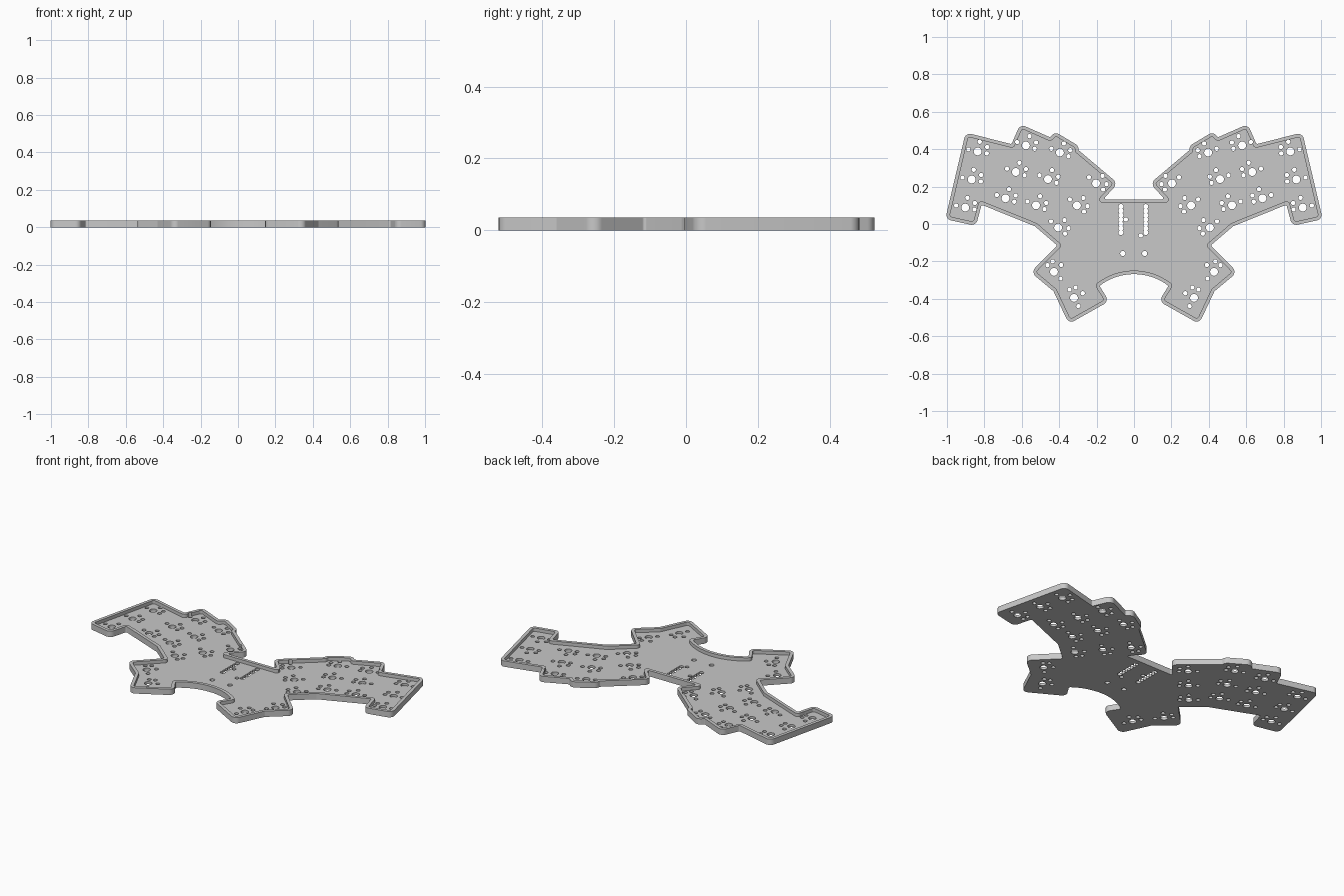
import bpy, bmesh
from math import sin, cos, tan, pi, radians, sqrt
from mathutils import Vector

cube = bpy.data.objects.get("Cube")
if cube:
    bpy.data.objects.remove(cube)

HEIGHT, FLOOR, WALL = 0.035, 0.015, 0.019

grey = bpy.data.materials.new("plain_grey")
grey.use_nodes = True
colour = (0.58, 0.58, 0.58, 1)
grey.diffuse_color = colour
grey.node_tree.nodes["Principled BSDF"].inputs["Base Color"].default_value = colour


def corner_data(points, i):
    a, b, c = points[i - 1], points[i], points[(i + 1) % len(points)]
    return b, (b - a).normalized(), (c - b).normalized()


def inset(points, d):
    """Mitred inward offset of a counter-clockwise polygon."""
    out = []
    for i in range(len(points)):
        b, u, v = corner_data(points, i)
        n, m = Vector((-u.y, u.x)), Vector((-v.y, v.x))
        out.append(b + (n + m) * d / (1 + n.dot(m)))
    return out


def fillet(points, convex_r, concave_r, steps=6):
    """Round every corner of a counter-clockwise polygon."""
    out = []
    for i in range(len(points)):
        b, u, v = corner_data(points, i)
        turn = u.angle(v)
        if turn < 0.25:
            out.append(b)
            continue
        r = convex_r if u.x * v.y - u.y * v.x > 0 else concave_r
        t = r * tan(turn / 2)
        centre = b + (v - u).normalized() * r / cos(turn / 2)
        start, end = b - u * t - centre, b + v * t - centre
        for k in range(steps + 1):
            out.append(centre + start.lerp(end, k / steps).normalized() * r)
    return out


def circle(x, y, r, n=20):
    return [Vector((x + r * cos(2 * pi * k / n), y + r * sin(2 * pi * k / n))) for k in range(n)]


def pin_row(x, top, pitch, count, r):
    """Scalloped slot made by a row of overlapping round holes."""
    side = []
    for k in range(count):
        for j in range(-4 if k == 0 else -3, 5):
            dy = -pitch / 2 * j / 4
            if (k == 0 and j < 0) or (k == count - 1 and j > 0):
                dy = -r * sin(pi / 2 * j / 4)
            side.append((sqrt(max(r * r - dy * dy, 0)), top - k * pitch + dy))
    right = [Vector((x + w, y)) for w, y in side]
    left = [Vector((x - w, y)) for w, y in side[1:-1]]
    return right + left[::-1]


def prisms(name, loops, bottom, top):
    """One object holding an upright prism for each loop."""
    bm = bmesh.new()
    for loop in loops:
        face = bm.faces.new([bm.verts.new((p.x, p.y, bottom)) for p in loop])
        copy = bmesh.ops.extrude_face_region(bm, geom=[face], use_keep_orig=True)["geom"]
        for v in copy:
            if isinstance(v, bmesh.types.BMVert):
                v.co.z = top
    bmesh.ops.recalc_face_normals(bm, faces=bm.faces)
    mesh = bpy.data.meshes.new(name)
    bm.to_mesh(mesh)
    bm.free()
    mesh.materials.append(grey)
    obj = bpy.data.objects.new(name, mesh)
    bpy.context.collection.objects.link(obj)
    return obj


def cut(body, cutter):
    cutter.hide_render = True
    mod = body.modifiers.new("cut", 'BOOLEAN')
    mod.operation, mod.solver, mod.object = 'DIFFERENCE', 'EXACT', cutter
    graph = bpy.context.evaluated_depsgraph_get()
    mesh = bpy.data.meshes.new_from_object(body.evaluated_get(graph))
    body.modifiers.clear()
    body.data = mesh
    bpy.data.objects.remove(cutter)


# Half outline, from the front arch round the wing to the rear notch
radius, arch_top = 0.303, -0.268
half = [(radius * sin(a), arch_top - radius * (1 - cos(a)))
        for a in [0.655 * k / 8 for k in range(1, 9)]]
half += [(.133, -.413), (.348, -.534), (.43, -.36), (.552, -.258), (.41, -.115),
         (.53, -.012), (.815, .103), (.845, -.01), (1.009, .026), (.9, .489),
         (.655, .427), (.608, .534), (.45, .464), (.42, .492), (.297, .418),
         (.297, .395), (.086, .217), (.167, .13)]
outline = [Vector((0, arch_top))] + [Vector(p) for p in half]
outline += [Vector((-x, y)) for x, y in reversed(half)]

outer = fillet(outline, 0.031, 0.008)
outer = [p for i, p in enumerate(outer) if (p - outer[i - 1]).length > 0.0002]
inner = fillet(inset(outline, WALL), 0.012, 0.02)
inner = [p for i, p in enumerate(inner) if (p - inner[i - 1]).length > 0.0002]

# Key holes: centre, tilt in degrees, side of the offset pin
keys = []
for tilt, column in [(41, [(.203, .217), (.305, .099), (.406, -.019)]),
                     (24, [(.396, .382), (.46, .24), (.524, .1)]),
                     (21, [(.578, .42), (.632, .278), (.687, .137)]),
                     (12, [(.836, .388), (.868, .238), (.902, .088)])]:
    keys += [(x, y, tilt, -1) for x, y in column]
keys += [(.428, -.256, 46, 1), (.321, -.395, 62, 1)]

holes = []
for x, y, tilt, hand in keys:
    r = Vector((cos(radians(tilt)), sin(radians(tilt))))
    u = Vector((-r.y, r.x))
    spots = [(0, 0, .021), (-.05, 0, .0115), (.05, 0, .0115),
             (0, .053, .0115), (.045 * hand, .034, .0115)]
    for a, b, size in spots:
        p = Vector((x, y)) + r * a + u * b
        for side in (1, -1):
            holes.append(circle(p.x * side, p.y, size))

# Controller pin rows and small holes in the middle
for x in (-.07, .063):
    holes.append(pin_row(x, .093, .0232, 7, .0135))
for x, y, size in [(-.043, .024, .0115), (.036, -.062, .0115),
                   (-.06, -.158, .014), (.057, -.158, .014)]:
    holes.append(circle(x, y, size))

# Tray: solid slab, hollowed from above, then drilled through
tray = prisms("tray", [outer], 0, HEIGHT)
cut(tray, prisms("pocket_cutter", [inner], FLOOR, HEIGHT * 2))
cut(tray, prisms("hole_cutter", holes, -HEIGHT, HEIGHT))

bpy.ops.object.select_all(action='DESELECT')
tray.select_set(True)
bpy.context.view_layer.objects.active = tray
bpy.ops.object.shade_smooth_by_angle(angle=radians(30))
